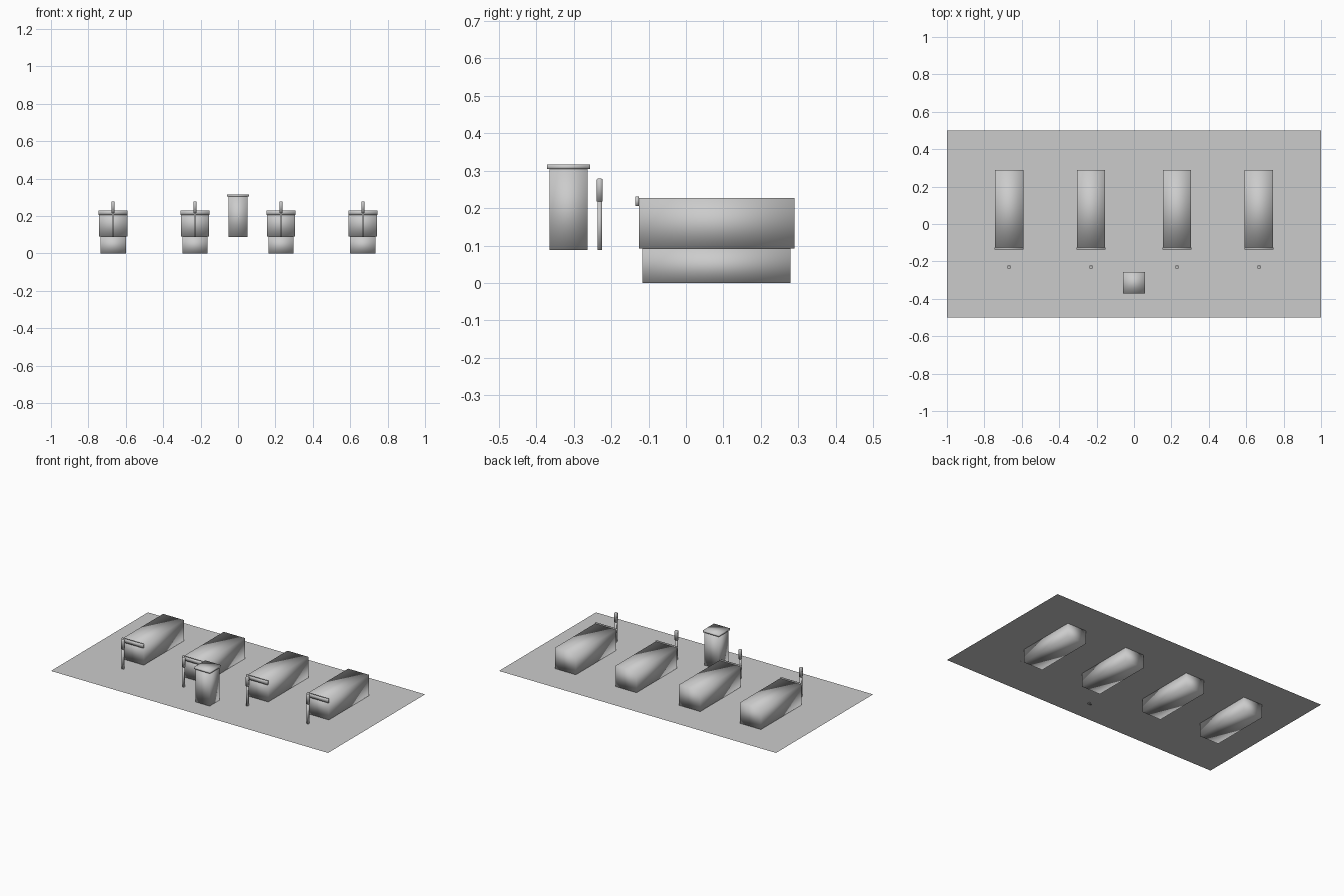
import bpy
import bmesh

if "Cube" in bpy.data.objects:
    bpy.data.objects.remove(bpy.data.objects["Cube"])

grey = bpy.data.materials.new("light grey")
grey.diffuse_color = (0.6, 0.6, 0.6, 1.0)
grey.use_nodes = True
grey.node_tree.nodes["Principled BSDF"].inputs["Base Color"].default_value = grey.diffuse_color


def finish(name, bm, smooth=True):
    mesh = bpy.data.meshes.new(name)
    for f in bm.faces:
        f.smooth = smooth
    bm.to_mesh(mesh)
    bm.free()
    mesh.materials.append(grey)
    obj = bpy.data.objects.new(name, mesh)
    bpy.context.collection.objects.link(obj)
    return obj


def box(name, x, y, z, top_bevel=0.0):
    """Softly shaded box from (min, max) ranges, optionally with a bevelled top."""
    bm = bmesh.new()
    bmesh.ops.create_cube(bm, size=1)
    for v in bm.verts:
        for i, (lo, hi) in enumerate((x, y, z)):
            v.co[i] = lo if v.co[i] < 0 else hi
    if top_bevel:
        edges = [e for e in bm.edges if all(v.co.z > z[1] - 1e-6 for v in e.verts)]
        bmesh.ops.bevel(bm, geom=edges, offset=top_bevel, segments=2,
                        profile=0.5, affect='EDGES')
    return finish(name, bm)


def around(c, half):
    return (c - half, c + half)


# thin ground sheet
bm = bmesh.new()
bmesh.ops.create_grid(bm, x_segments=1, y_segments=1, size=1)
for v in bm.verts:
    v.co.y *= 0.5
    v.co.z = 0.088
finish("ground_sheet", bm, smooth=False)

# four bays: sunken base, body, front bar and marker post
for n, cx in enumerate((-0.668, -0.23, 0.23, 0.668), 1):
    box(f"sunken_base_{n}", around(cx, 0.068), (-0.116, 0.279), (0.0, 0.092))
    box(f"body_{n}", around(cx, 0.076), (-0.126, 0.29), (0.092, 0.227))
    box(f"front_bar_{n}", around(cx, 0.078), (-0.135, -0.126), (0.206, 0.231))
    box(f"post_{n}", around(cx, 0.006), around(-0.231, 0.006), (0.088, 0.218))
    box(f"post_head_{n}", around(cx, 0.008), around(-0.231, 0.008),
        (0.217, 0.279), top_bevel=0.004)

# kiosk with overhanging cap
box("kiosk", around(0, 0.051), around(-0.314, 0.051), (0.088, 0.305))
box("kiosk_cap", around(0, 0.058), around(-0.314, 0.058), (0.304, 0.316))
